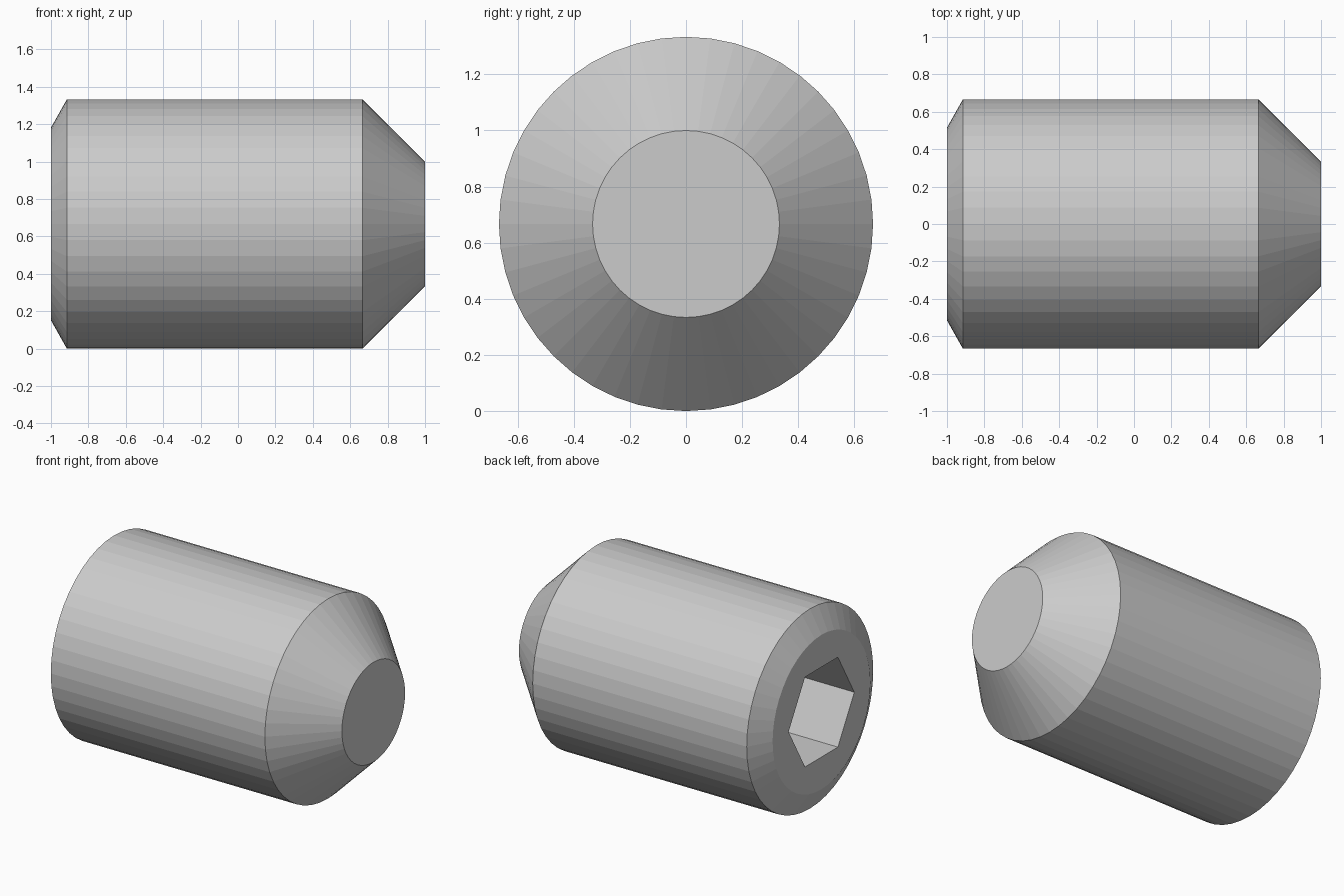
import bpy, bmesh
from math import cos, sin, tau, sqrt

if "Cube" in bpy.data.objects:
    bpy.data.objects.remove(bpy.data.objects["Cube"])

R = 2 / 3          # body radius, also the height of the axis
SEG = 48           # sides of the turned body
HEX_R = 0.6 / sqrt(3)
DEPTH = 1.13       # socket depth

bm = bmesh.new()


def ring(x, r, n):
    return [bm.verts.new((x, r * cos(tau * i / n), R + r * sin(tau * i / n)))
            for i in range(n)]


def bridge(a, b):
    n = len(a)
    for i in range(n):
        j = (i + 1) % n
        bm.faces.new((a[i], a[j], b[j], b[i]))


# turned body: socket-end chamfer, cylinder, conical point
profile = [(-1, 0.515), (-0.915, R), (0.665, R), (1, 0.333)]
rings = [ring(x, r, SEG) for x, r in profile]
for a, b in zip(rings, rings[1:]):
    bridge(a, b)
bm.faces.new(rings[-1])

# hexagonal socket, corners along y
mouth = ring(-1, HEX_R, 6)
floor = ring(-1 + DEPTH, HEX_R, 6)
bridge(mouth, floor)
bm.faces.new(floor)

# flat end face around the socket, one sector per hex side
step = SEG // 6
for i in range(6):
    arc = [rings[0][(i * step + k) % SEG] for k in range(step + 1)]
    bm.faces.new([mouth[i]] + arc + [mouth[(i + 1) % 6]])

bmesh.ops.recalc_face_normals(bm, faces=bm.faces[:])
mesh = bpy.data.meshes.new("set_screw")
bm.to_mesh(mesh)
bm.free()
bpy.context.collection.objects.link(bpy.data.objects.new("set_screw", mesh))
